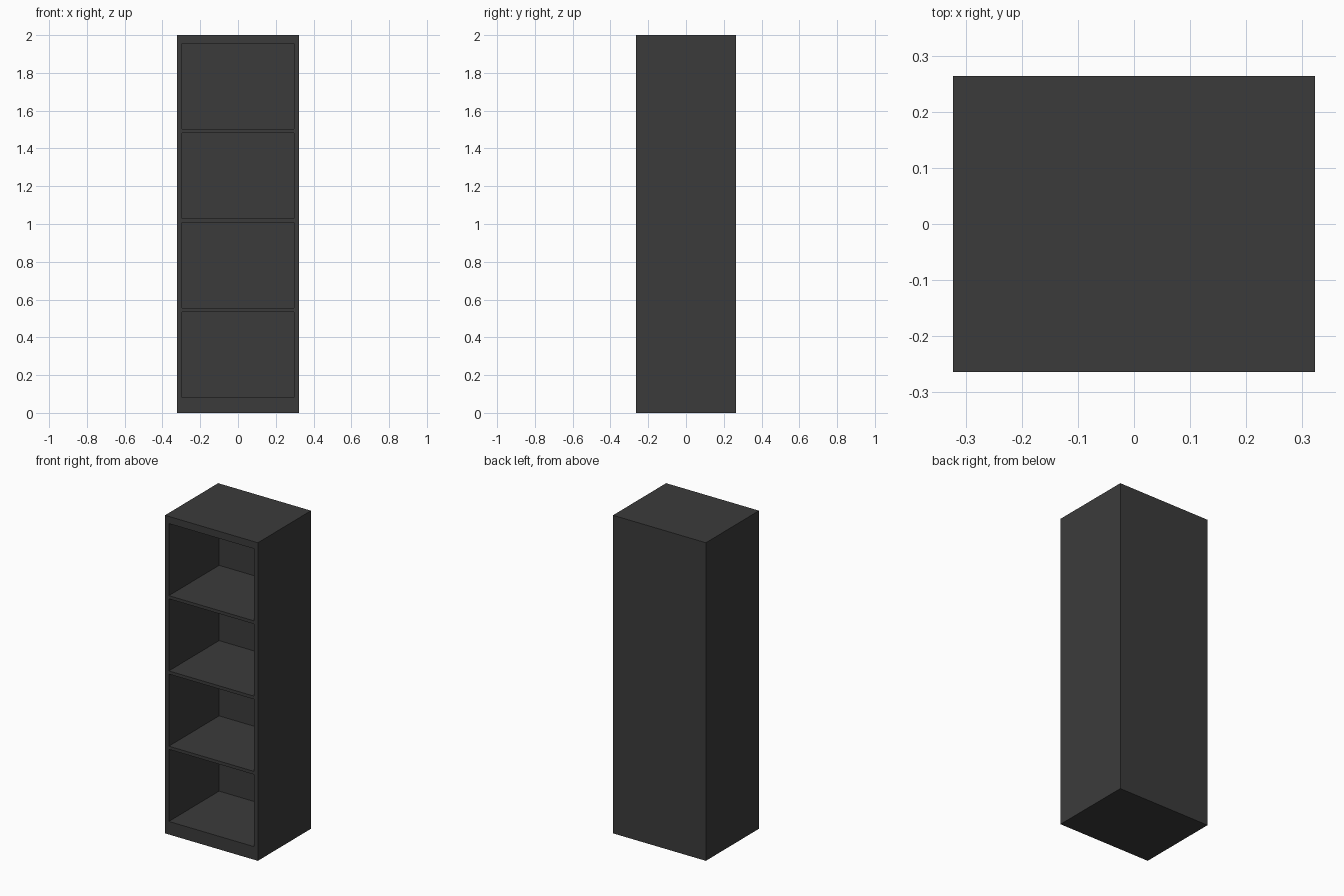
import bpy
import bmesh
from mathutils import Vector

# Remove the default object
default = bpy.data.objects.get("Cube")
if default:
    bpy.data.objects.remove(default, do_unlink=True)

# Overall size and panel thicknesses
WIDTH, DEPTH, HEIGHT = 0.646, 0.528, 2.0
SIDE, BACK, SHELF = 0.027, 0.029, 0.02
PLINTH, TOP = 0.082, 0.045
BAYS = 4
bay_height = (HEIGHT - PLINTH - TOP - (BAYS - 1) * SHELF) / BAYS
bays = [(PLINTH + i * (bay_height + SHELF),
         PLINTH + i * (bay_height + SHELF) + bay_height) for i in range(BAYS)]
inner_x = WIDTH / 2 - SIDE

# Single matte charcoal finish
charcoal = bpy.data.materials.new("charcoal")
charcoal.use_nodes = True
colour = (0.044, 0.044, 0.044, 1)
charcoal.diffuse_color = colour
shader = charcoal.node_tree.nodes["Principled BSDF"]
shader.inputs["Base Color"].default_value = colour
shader.inputs["Roughness"].default_value = 0.7

# Solid cabinet block standing on the floor
bm = bmesh.new()
bmesh.ops.create_cube(bm, size=1)
bmesh.ops.scale(bm, vec=(WIDTH, DEPTH, HEIGHT), verts=bm.verts)
bmesh.ops.translate(bm, vec=(0, 0, HEIGHT / 2), verts=bm.verts)


def front_faces():
    return [f for f in bm.faces if f.normal.y < -0.9]


def cut_front(point, normal):
    """Score a straight line across the front face."""
    faces = front_faces()
    edges = {e for f in faces for e in f.edges}
    verts = {v for f in faces for v in f.verts}
    bmesh.ops.bisect_plane(bm, geom=faces + list(edges) + list(verts),
                           plane_co=point, plane_no=normal)
    bm.normal_update()


# Mark the inner side edges and the edges of every shelf
bm.normal_update()
for x in (-inner_x, inner_x):
    cut_front(Vector((x, 0, 0)), Vector((1, 0, 0)))
for bay in bays:
    for z in bay:
        cut_front(Vector((0, 0, z)), Vector((0, 0, 1)))


# Push the open bays back to the rear panel
def is_bay(face):
    c = face.calc_center_median()
    return abs(c.x) < inner_x and any(lo < c.z < hi for lo, hi in bays)


openings = [f for f in front_faces() if is_bay(f)]
pushed = bmesh.ops.extrude_discrete_faces(bm, faces=openings)["faces"]
bmesh.ops.translate(bm, vec=(0, DEPTH - BACK, 0),
                    verts=list({v for f in pushed for v in f.verts}))
bmesh.ops.recalc_face_normals(bm, faces=bm.faces)

# Finished shelf unit
mesh = bpy.data.meshes.new("bookcase")
bm.to_mesh(mesh)
bm.free()
mesh.materials.append(charcoal)
bookcase = bpy.data.objects.new("bookcase", mesh)
bpy.context.scene.collection.objects.link(bookcase)
